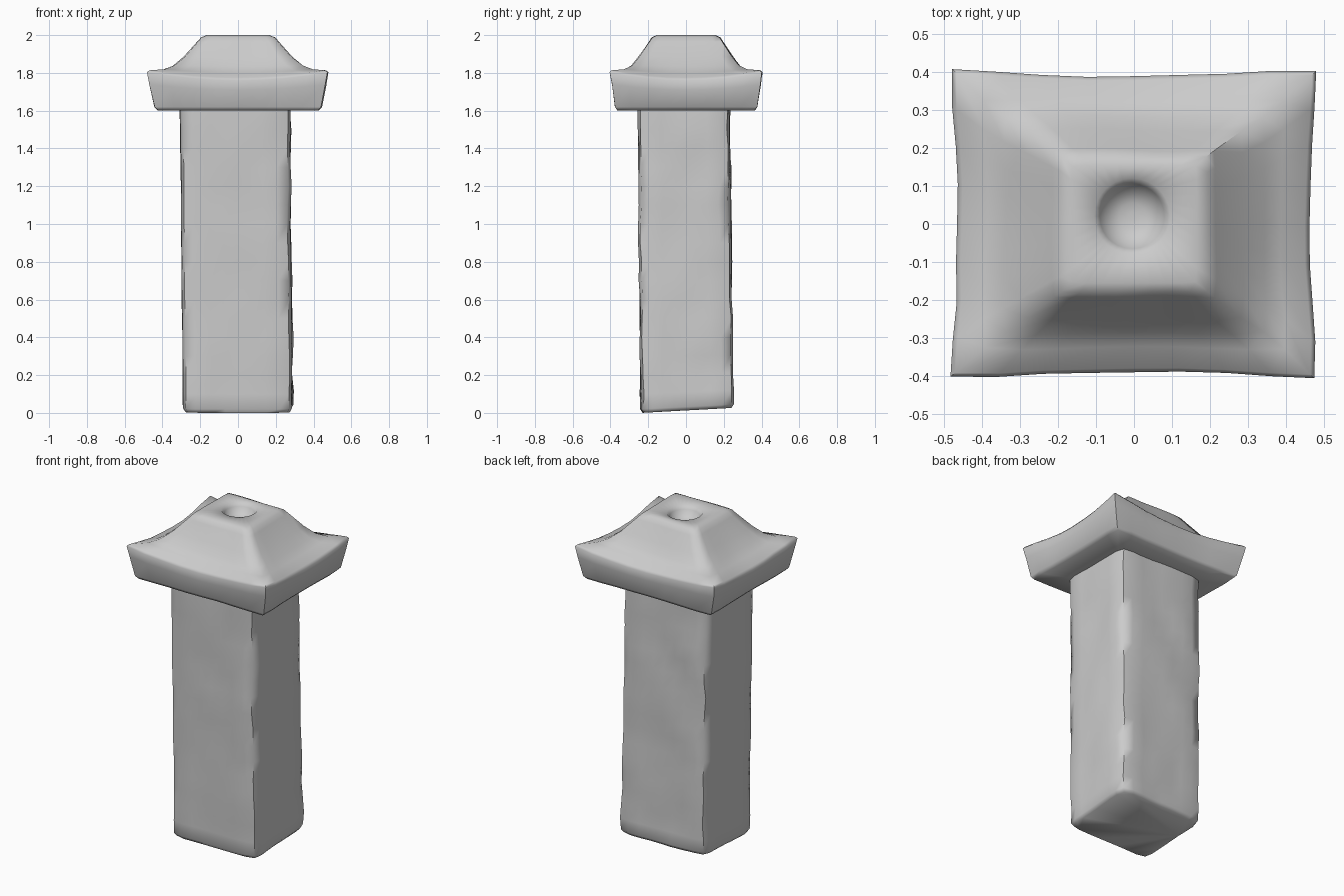
import bpy, bmesh, math
from mathutils import Vector, noise

if "Cube" in bpy.data.objects:
    bpy.data.objects.remove(bpy.data.objects["Cube"])

N = 8  # segments per side of each rectangular ring


def square_ring(round_amt):
    """Unit square outline, counter-clockwise, with slightly softened corners."""
    pts = []
    for k in range(4):
        for i in range(N):
            t = -1 + 2 * i / N
            p = Vector((t, -1, 0))
            if i == 0:
                p *= 1 - round_amt
            a = k * math.pi / 2
            pts.append(Vector((p.x * math.cos(a) - p.y * math.sin(a),
                               p.x * math.sin(a) + p.y * math.cos(a), 0)))
    return pts


def loft(name, rings, close_angle=40):
    """Bridge equal-sized rings and close both ends."""
    bm = bmesh.new()
    rows = [[bm.verts.new(p) for p in ring] for ring in rings]
    n = len(rows[0])
    for a, b in zip(rows, rows[1:]):
        for i in range(n):
            j = (i + 1) % n
            bm.faces.new((a[i], a[j], b[j], b[i]))
    for row in (rows[0], rows[-1]):
        bm.faces.new(row)
    bmesh.ops.recalc_face_normals(bm, faces=bm.faces)
    mesh = bpy.data.meshes.new(name)
    bm.to_mesh(mesh)
    bm.free()
    ob = bpy.data.objects.new(name, mesh)
    bpy.context.collection.objects.link(ob)
    bpy.ops.object.select_all(action='DESELECT')
    ob.select_set(True)
    bpy.context.view_layer.objects.active = ob
    bpy.ops.object.shade_smooth_by_angle(angle=math.radians(close_angle))
    return ob


def rough(p, amount, scale):
    """Uneven carved-stone offset, horizontal only."""
    q = p * scale
    return Vector((noise.noise(q), noise.noise(q + Vector((7, 3, 1))), 0)) * amount


# Shaft: slightly leaning rough block with a sloping foot
shaft_rings = []
levels = [0, 0.02] + [0.1 * i for i in range(1, 16)] + [1.62]
for z in levels:
    t = z / 1.62
    inset = 0.012 if z == 0 else 0
    ring = []
    for p in square_ring(0.05):
        q = Vector((p.x * (0.29 - inset) - 0.016 * t,
                    p.y * (0.243 - inset) + 0.003 - 0.013 * t, z))
        q.z += max(0, 1 - z / 0.4) * 0.055 * (q.y + 0.24)
        q += rough(q, 0.012 if q.x > 0.2 or q.y > 0.2 else 0.006, 6)
        ring.append(q)
    shaft_rings.append(ring)
loft("shaft", shaft_rings, 60)

# Cap: flared eaves, upturned corners, concave roof, round socket on top
# (half width, half depth, height, corner lift, mid-side pinch)
profile = [
    (0.25, 0.21, 1.602, 0, 0),
    (0.43, 0.37, 1.602, 0, 0.01),
    (0.447, 0.382, 1.62, 0, 0.01),
    (0.475, 0.40, 1.71, 0.03, 0.02),
    (0.487, 0.412, 1.76, 0.045, 0.025),
    (0.475, 0.402, 1.775, 0.04, 0.025),
    (0.40, 0.335, 1.80, 0.02, 0.015),
    (0.345, 0.29, 1.835, 0.005, 0.005),
    (0.285, 0.25, 1.885, 0, 0),
    (0.215, 0.195, 1.965, 0, 0),
    (0.195, 0.18, 1.988, 0, 0),
    (0.165, 0.155, 2.0, 0, 0),
]
cap_rings = []
for hx, hy, z, lift, pinch in profile:
    ring = []
    for p in square_ring(0.02):
        c = min(abs(p.x), abs(p.y)) ** 2  # 0 mid-side, 1 at a corner
        q = Vector((p.x * hx, p.y * hy, z + lift * c))
        if abs(p.x) > abs(p.y):
            q.x -= math.copysign(pinch * (1 - c), p.x)
        else:
            q.y -= math.copysign(pinch * (1 - c), p.y)
        if z < 1.99:
            q += rough(q, 0.008, 5)
        ring.append(q)
    cap_rings.append(ring)

# Socket rings
for r, z in [(0.10, 1.995), (0.085, 1.975), (0.07, 1.945), (0.035, 1.93), (0.01, 1.928)]:
    ring = []
    for p in square_ring(0):
        a = math.atan2(p.y, p.x)
        ring.append(Vector((r * math.cos(a) - 0.005, r * math.sin(a) + 0.02, z)))
    cap_rings.append(ring)
loft("cap", cap_rings, 60)
